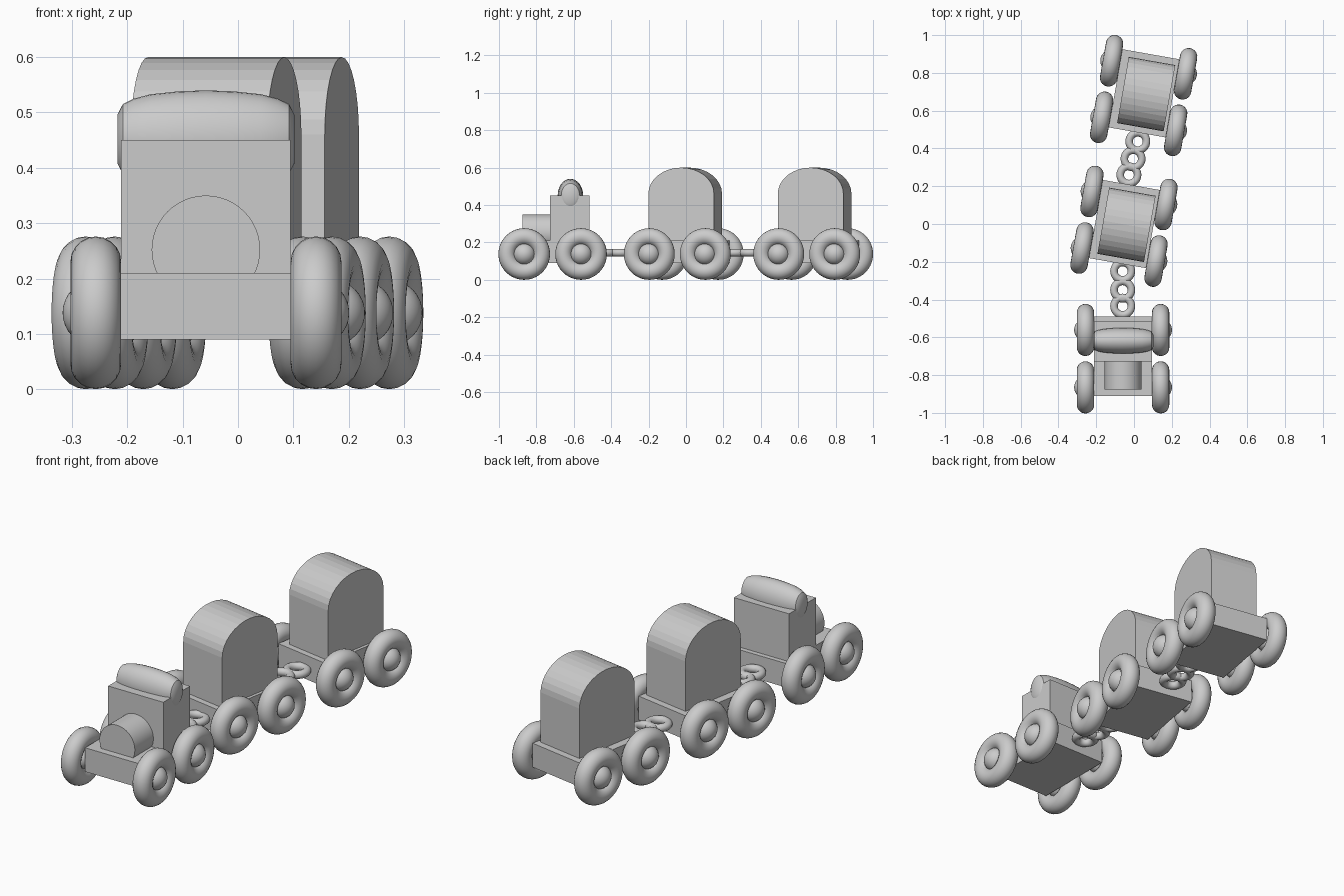
import bpy, bmesh, math
from mathutils import Matrix, Vector

if "Cube" in bpy.data.objects:
    bpy.data.objects.remove(bpy.data.objects["Cube"])

WHEEL_Z, BASE_W, BASE_L = 0.138, 0.306, 0.42


def place(ob, name, frame):
    ob.name = name
    ob.matrix_world = frame @ ob.matrix_world
    return ob


def local(loc, rot=(0, 0, 0)):
    return dict(location=loc, rotation=rot)


def smooth(ob):
    bpy.ops.object.shade_smooth_by_angle(angle=math.radians(35))
    return ob


def finish(name, frame, is_smooth=False):
    ob = bpy.context.object
    if is_smooth:
        smooth(ob)
    bpy.context.view_layer.update()
    return place(ob, name, frame)


def box(name, frame, lo, hi):
    c = [(a + b) / 2 for a, b in zip(lo, hi)]
    bpy.ops.mesh.primitive_cube_add(size=1, location=c)
    bpy.context.object.scale = [b - a for a, b in zip(lo, hi)]
    return finish(name, frame)


def mesh_object(name, bm, frame):
    bmesh.ops.recalc_face_normals(bm, faces=bm.faces)
    me = bpy.data.meshes.new(name)
    bm.to_mesh(me)
    bm.free()
    ob = bpy.data.objects.new(name, me)
    bpy.context.collection.objects.link(ob)
    ob.matrix_world = frame
    return ob


def chassis(prefix, frame):
    # flat base block and four doughnut wheels with ball hubs
    w = BASE_W / 2
    box(prefix + "_base", frame, (-w, -0.198, 0.09), (w, BASE_L - 0.198, 0.21))
    for side, sx in (("left", -1), ("right", 1)):
        for end, y in (("front", -0.152), ("rear", 0.152)):
            p = (sx * 0.199, y, WHEEL_Z)
            bpy.ops.mesh.primitive_torus_add(
                major_radius=0.092, minor_radius=0.046, major_segments=40,
                minor_segments=20, location=p, rotation=(0, math.pi / 2, 0))
            finish(f"{prefix}_{end}_{side}_wheel", frame, True)
            bpy.ops.mesh.primitive_uv_sphere_add(
                radius=0.06, segments=24, ring_count=16, location=p,
                rotation=(0, math.pi / 2, 0))
            finish(f"{prefix}_{end}_{side}_hub", frame, True)


def wagon(prefix, frame):
    chassis(prefix, frame)
    # cargo box with an arched top, extruded across the wagon
    cx, cy, hw, hl = 0.012, 0.01, 0.125, 0.178
    box(prefix + "_box", frame, (cx - hw, cy - hl, 0.2), (cx + hw, cy + hl, 0.46))
    bm = bmesh.new()
    n = 16
    prof = [bm.verts.new((cx - hw, cy + hl * math.cos(math.pi * i / n),
                          0.46 + 0.14 * math.sin(math.pi * i / n))) for i in range(n + 1)]
    face = bm.faces.new(prof)
    ext = bmesh.ops.extrude_face_region(bm, geom=[face], use_keep_orig=True)
    bmesh.ops.translate(bm, vec=(2 * hw, 0, 0),
                        verts=[v for v in ext["geom"] if isinstance(v, bmesh.types.BMVert)])
    mesh_object(prefix + "_arched_top", bm, frame)


def frame_at(x, y, deg):
    return Matrix.Translation((x, y, 0)) @ Matrix.Rotation(math.radians(deg), 4, 'Z')


# engine
engine = frame_at(-0.058, -0.713, 0)
chassis("engine", engine)
box("engine_cab", engine, (-0.153, -0.015, 0.2), (0.153, 0.198, 0.45))
bpy.ops.mesh.primitive_cylinder_add(vertices=48, radius=0.098, depth=0.18,
                                    location=(0, -0.072, 0.252),
                                    rotation=(math.pi / 2, 0, 0))
finish("engine_boiler", engine, True)

# barrel shaped cab roof lying across the cab
half = [(0.0, 1.0), (0.05, 0.98), (0.1, 0.92), (0.13, 0.83), (0.15, 0.72), (0.16, 0.5)]
stations = [(-x, s) for x, s in reversed(half[1:])] + half
bm = bmesh.new()
rings = [[bm.verts.new((x, 0.095 + 0.068 * s * math.cos(math.tau * i / 32),
                        0.452 + 0.088 * s * math.sin(math.tau * i / 32)))
          for i in range(32)] for x, s in stations]
for a, b in zip(rings, rings[1:]):
    for i in range(32):
        j = (i + 1) % 32
        bm.faces.new((a[i], a[j], b[j], b[i]))
bm.faces.new(rings[0])
bm.faces.new(rings[-1])
roof = mesh_object("engine_roof", bm, engine)
bpy.ops.object.select_all(action='DESELECT')
roof.select_set(True)
bpy.context.view_layer.objects.active = roof
smooth(roof)

# two wagons following a slight bend
wagon("middle_wagon", frame_at(-0.053, -0.012, -10))
wagon("rear_wagon", frame_at(0.051, 0.68, -10))

# coupling rings between the vehicles
links = [(-0.06, -0.435), (-0.06, -0.35), (-0.06, -0.25),
         (-0.027, 0.26), (-0.005, 0.345), (0.02, 0.437)]
for k, (x, y) in enumerate(links):
    bpy.ops.mesh.primitive_torus_add(major_radius=0.046, minor_radius=0.02,
                                     major_segments=32, minor_segments=14,
                                     location=(x, y, 0.145))
    finish(f"coupling_ring_{k + 1}", Matrix.Identity(4), True)
